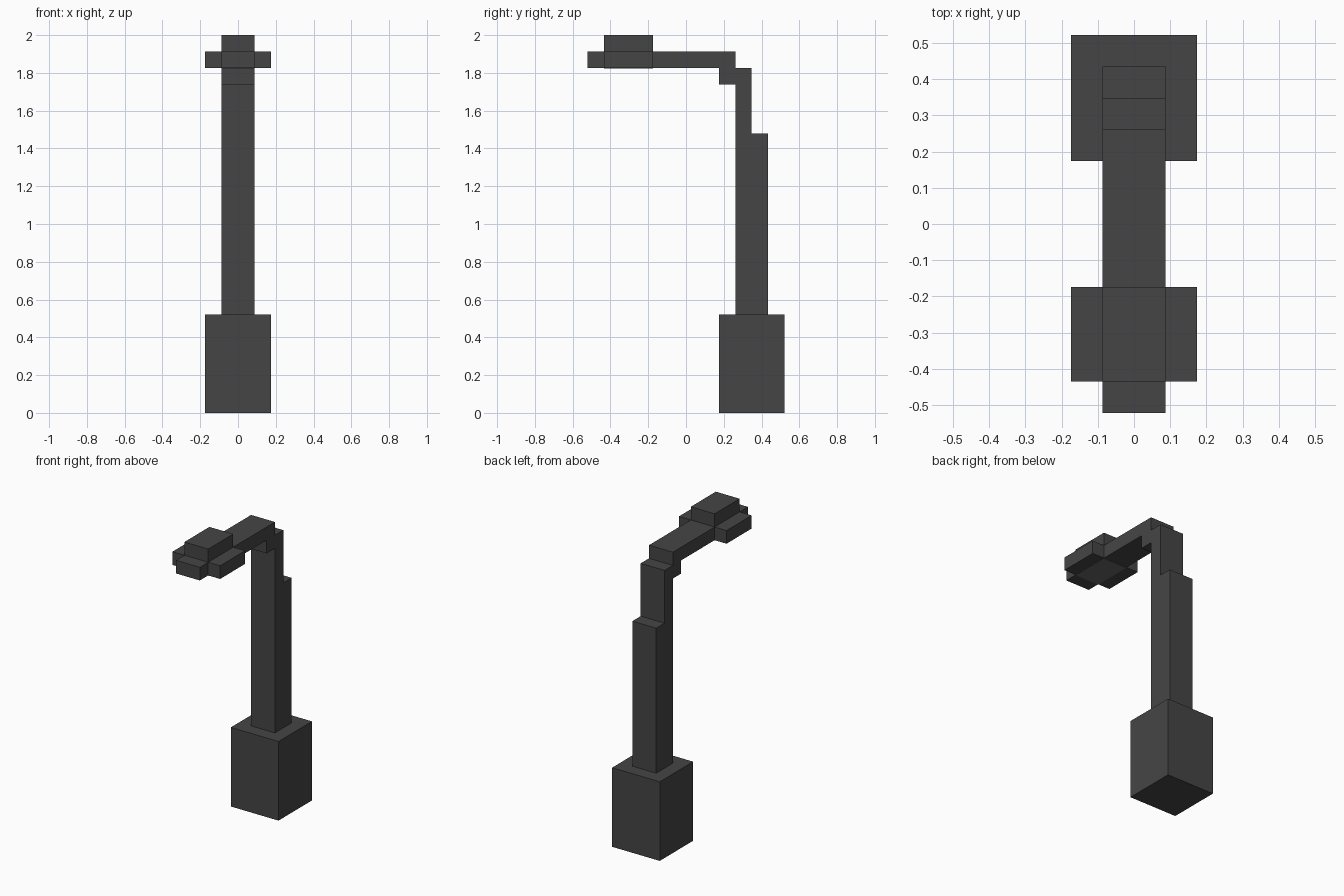
import bpy
import bmesh
from mathutils import Matrix, Vector

cube = bpy.data.objects.get("Cube")
if cube:
    bpy.data.objects.remove(cube, do_unlink=True)

U = 2 / 23  # block size: the lamp is 23 blocks tall


def material(name, value):
    mat = bpy.data.materials.new(name)
    mat.use_nodes = True
    colour = (value, value, value, 1)
    mat.diffuse_color = colour
    bsdf = next(n for n in mat.node_tree.nodes if n.type == 'BSDF_PRINCIPLED')
    bsdf.inputs["Base Color"].default_value = colour
    bsdf.inputs["Roughness"].default_value = 0.8
    return mat


metal = material("dark_grey_metal", 0.06)
glass = material("grey_lamp_glass", 0.13)


def finish(name, bm, mat):
    bmesh.ops.recalc_face_normals(bm, faces=bm.faces)
    mesh = bpy.data.meshes.new(name)
    bm.to_mesh(mesh)
    bm.free()
    mesh.materials.append(mat)
    obj = bpy.data.objects.new(name, mesh)
    bpy.context.collection.objects.link(obj)
    return obj


def box(name, x, y, z, mat=metal):
    """Box from (min, max) ranges given in blocks."""
    bm = bmesh.new()
    lo, hi = Vector((x[0], y[0], z[0])) * U, Vector((x[1], y[1], z[1])) * U
    size = Matrix.Diagonal((*(hi - lo), 1))
    bmesh.ops.create_cube(bm, size=1, matrix=Matrix.Translation((lo + hi) / 2) @ size)
    return finish(name, bm, mat)


def side_profile(name, half_width, points):
    """Extrude a (y, z) outline in blocks across x."""
    bm = bmesh.new()
    face = bm.faces.new([bm.verts.new((-half_width * U, y * U, z * U)) for y, z in points])
    ext = bmesh.ops.extrude_face_region(bm, geom=[face])
    verts = [g for g in ext["geom"] if isinstance(g, bmesh.types.BMVert)]
    bmesh.ops.translate(bm, verts=verts, vec=(2 * half_width * U, 0, 0))
    return finish(name, bm, metal)


# Base block
box("base", (-2, 2), (2, 6), (0, 6))

# Pole, stepped back to half thickness near the top
side_profile("pole", 1, [(3, 6), (5, 6), (5, 17), (4, 17), (4, 21), (3, 21)])

# Elbow step and horizontal arm
box("elbow", (-1, 1), (2, 3), (20, 21))
box("arm", (-1, 1), (-6, 3), (21, 22))

# Lamp head: side wings and top cap
for side, x in (("left", (1, 2)), ("right", (-2, -1))):
    box(f"lamp_wing_{side}", x, (-5, -2), (21, 22))
box("lamp_cap", (-1, 1), (-5, -2), (22, 23))

# Thin glass plate under the lamp head
box("lamp_glass", (-1, 1), (-5, -2), (20.97, 21), glass)
